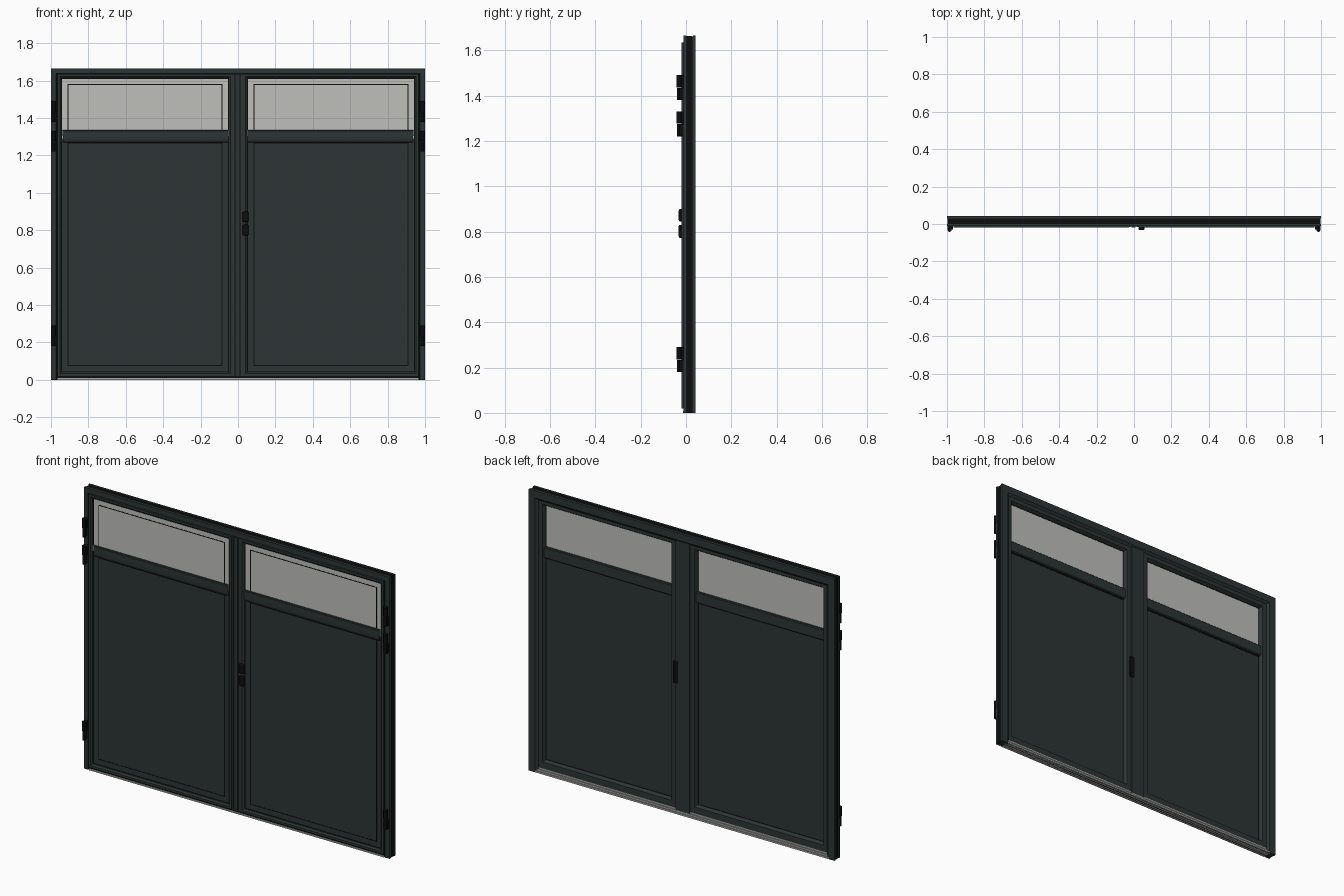
import bpy, bmesh
from mathutils import Vector

cube = bpy.data.objects.get("Cube")
if cube:
    bpy.data.objects.remove(cube, do_unlink=True)


def material(name, rgb, rough=0.5):
    m = bpy.data.materials.new(name)
    m.use_nodes = True
    m.diffuse_color = (*rgb, 1)
    node = m.node_tree.nodes["Principled BSDF"]
    node.inputs["Base Color"].default_value = (*rgb, 1)
    node.inputs["Roughness"].default_value = rough
    return m


GREEN = material("dark green grey", (0.025, 0.036, 0.034))
BLACK = material("black rubber", (0.004, 0.004, 0.004))
GLASS = material("pale grey glass", (0.52, 0.53, 0.50))
ALU = material("aluminium", (0.40, 0.40, 0.39))


def finish(name, bm, mat):
    bmesh.ops.recalc_face_normals(bm, faces=bm.faces)
    me = bpy.data.meshes.new(name)
    bm.to_mesh(me)
    bm.free()
    me.materials.append(mat)
    ob = bpy.data.objects.new(name, me)
    bpy.context.collection.objects.link(ob)
    return ob


def skin(bm, rows, closed):
    """Bridge matching loops of vertices, capping the ends of open runs."""
    n = len(rows[0])
    pairs = list(zip(rows, rows[1:]))
    if closed:
        pairs.append((rows[-1], rows[0]))
    for a, b in pairs:
        for i in range(n):
            j = (i + 1) % n
            bm.faces.new((a[i], a[j], b[j], b[i]))
    if not closed:
        bm.faces.new(rows[0])
        bm.faces.new(rows[-1])


def ring(name, rect, profile, mat, closed=True):
    """Sweep a profile of (inset, y) round a rectangle with mitred corners."""
    x0, x1, z0, z1 = rect
    bm = bmesh.new()
    foot = 1 if closed else 0
    corners = [(x0, z0, 1, foot), (x0, z1, 1, -1), (x1, z1, -1, -1), (x1, z0, -1, foot)]
    rows = [[bm.verts.new((x + sx * d, y, z + sz * d)) for d, y in profile]
            for x, z, sx, sz in corners]
    skin(bm, rows, closed)
    return finish(name, bm, mat)


def bar(name, x0, x1, profile, mat):
    """Extrude a (y, z) profile along x."""
    bm = bmesh.new()
    rows = [[bm.verts.new((x, y, z)) for y, z in profile] for x in (x0, x1)]
    skin(bm, rows, False)
    return finish(name, bm, mat)


def box(name, x, y, z, mat, bevel=0):
    ob = bar(name, x[0], x[1], [(y[0], z[0]), (y[1], z[0]), (y[1], z[1]), (y[0], z[1])], mat)
    if bevel:
        mod = ob.modifiers.new("rounding", "BEVEL")
        mod.width = bevel
        mod.segments = 3
    return ob


def barrel(name, x, y, z0, z1, r, mat):
    bm = bmesh.new()
    bmesh.ops.create_cone(bm, cap_ends=True, segments=16, radius1=r, radius2=r, depth=z1 - z0)
    bmesh.ops.translate(bm, verts=bm.verts, vec=Vector((x, y, (z0 + z1) / 2)))
    for f in bm.faces:
        f.smooth = abs(f.normal.z) < 0.5
    return finish(name, bm, mat)


# Outer frame: jambs and head with a recessed insulating strip
OUTER = (-1, 1, 0, 1.665)
ring("outer_frame", OUTER,
     [(0, -0.012), (0.028, -0.012), (0.03, -0.004), (0.033, 0.028), (0.055, 0.03),
      (0.042, 0.042), (0, 0.042), (0, 0.03), (0.006, 0.03), (0.006, 0), (0, 0)],
     GREEN, closed=False)
ring("frame_insulating_strip", OUTER,
     [(0.003, 0.001), (0.008, 0.001), (0.008, 0.029), (0.003, 0.029)], BLACK, closed=False)
ring("frame_gasket", OUTER,
     [(0.026, -0.009), (0.037, -0.009), (0.037, 0.02), (0.026, 0.02)], BLACK, closed=False)

# Stepped sill with ridges
bar("sill", -0.965, 0.965,
    [(-0.014, 0), (0.042, 0), (0.042, 0.01), (0.036, 0.01), (0.036, 0.02), (0.03, 0.02),
     (0.03, 0.03), (0.004, 0.03), (0.004, 0.012), (-0.014, 0.009)], ALU)
for i, y in enumerate((0.0, 0.016, 0.032)):
    box(f"sill_groove_{i}", (-0.965, 0.965), (y, y + 0.006), (-0.0, 0.0015), BLACK)
box("sill_seal", (-0.965, 0.965), (-0.012, 0.002), (0.011, 0.022), BLACK)

# Meeting post between the leaves
box("meeting_post_core", (-0.03, 0.03), (-0.01, 0.03), (0.02, 1.635), BLACK)
box("meeting_post_front_left", (0.013, 0.028), (-0.016, 0), (0.02, 1.635), GREEN)
box("meeting_post_front_right", (-0.028, -0.018), (-0.016, 0), (0.02, 1.635), GREEN)
box("meeting_post_cover", (-0.014, 0.009), (-0.018, 0), (0.02, 1.635), GREEN)
box("meeting_post_back", (-0.047, 0.047), (0.026, 0.035), (0.015, 1.63), GREEN, 0.003)

for side, s in (("left", 1), ("right", -1)):
    def span(a, b):
        return tuple(sorted((s * a, s * b)))

    # Leaf sash, rebated for the infill
    leaf = (*span(0.028, 0.965), 0.02, 1.635)
    ring(f"{side}_leaf_sash", leaf,
         [(0, -0.02), (0.013, -0.02), (0.022, -0.012), (0.022, 0), (0.055, 0),
          (0.055, 0.014), (0.046, 0.028), (0, 0.028)], GREEN)
    for label, inset, y in (("front", 0.054, -0.0048), ("bead", 0.020, -0.0055),
                            ("back", 0.052, 0.0055)):
        ring(f"{side}_leaf_{label}_gasket", leaf,
             [(inset, y), (inset + 0.005, y), (inset + 0.005, y + 0.002),
              (inset, y + 0.002)], BLACK)

    # Infill: solid panel below, glass above
    box(f"{side}_lower_panel", span(0.049, 0.944), (-0.004, 0.006), (0.041, 1.29), GREEN)
    box(f"{side}_glass", span(0.049, 0.944), (-0.004, 0.006), (1.29, 1.614), GLASS)

    # Cross rail with softened front lip
    bar(f"{side}_cross_rail", *span(0.052, 0.935),
        [(-0.006, 1.27), (-0.012, 1.275), (-0.016, 1.285), (-0.017, 1.30), (-0.017, 1.332),
         (-0.014, 1.336), (0.016, 1.336), (0.02, 1.332), (0.02, 1.275), (0.016, 1.27)], GREEN)
    for y in (-0.0055, 0.0055):
        box(f"{side}_rail_seam", span(0.083, 0.91), (y, y + 0.002), (1.265, 1.269), BLACK)
    for n, x in (("inner", 0.049), ("outer", 0.936)):
        box(f"{side}_rail_{n}_clip", span(x, x + 0.005), (-0.016, -0.004), (1.305, 1.335), ALU)

    # Hinges: two-part barrel on fixing plates
    for i, z in enumerate((0.18, 1.22, 1.38)):
        barrel(f"{side}_hinge_{i}_lower", s * 0.986, -0.031, z, z + 0.054, 0.009, BLACK)
        barrel(f"{side}_hinge_{i}_upper", s * 0.986, -0.031, z + 0.056, z + 0.11, 0.011, BLACK)
        box(f"{side}_hinge_{i}_frame_plate", span(0.98, 0.998), (-0.03, -0.01),
            (z, z + 0.054), BLACK, 0.002)
        box(f"{side}_hinge_{i}_leaf_plate", span(0.968, 0.99), (-0.03, -0.01),
            (z + 0.056, z + 0.11), BLACK, 0.002)

# Lock furniture on the left leaf
box("handle_upper", (0.024, 0.056), (-0.032, -0.015), (0.845, 0.9), BLACK, 0.006)
box("handle_lower", (0.024, 0.056), (-0.032, -0.015), (0.772, 0.83), BLACK, 0.006)
box("back_lock_plate", (0.03, 0.058), (0.026, 0.042), (0.77, 0.9), BLACK, 0.005)
